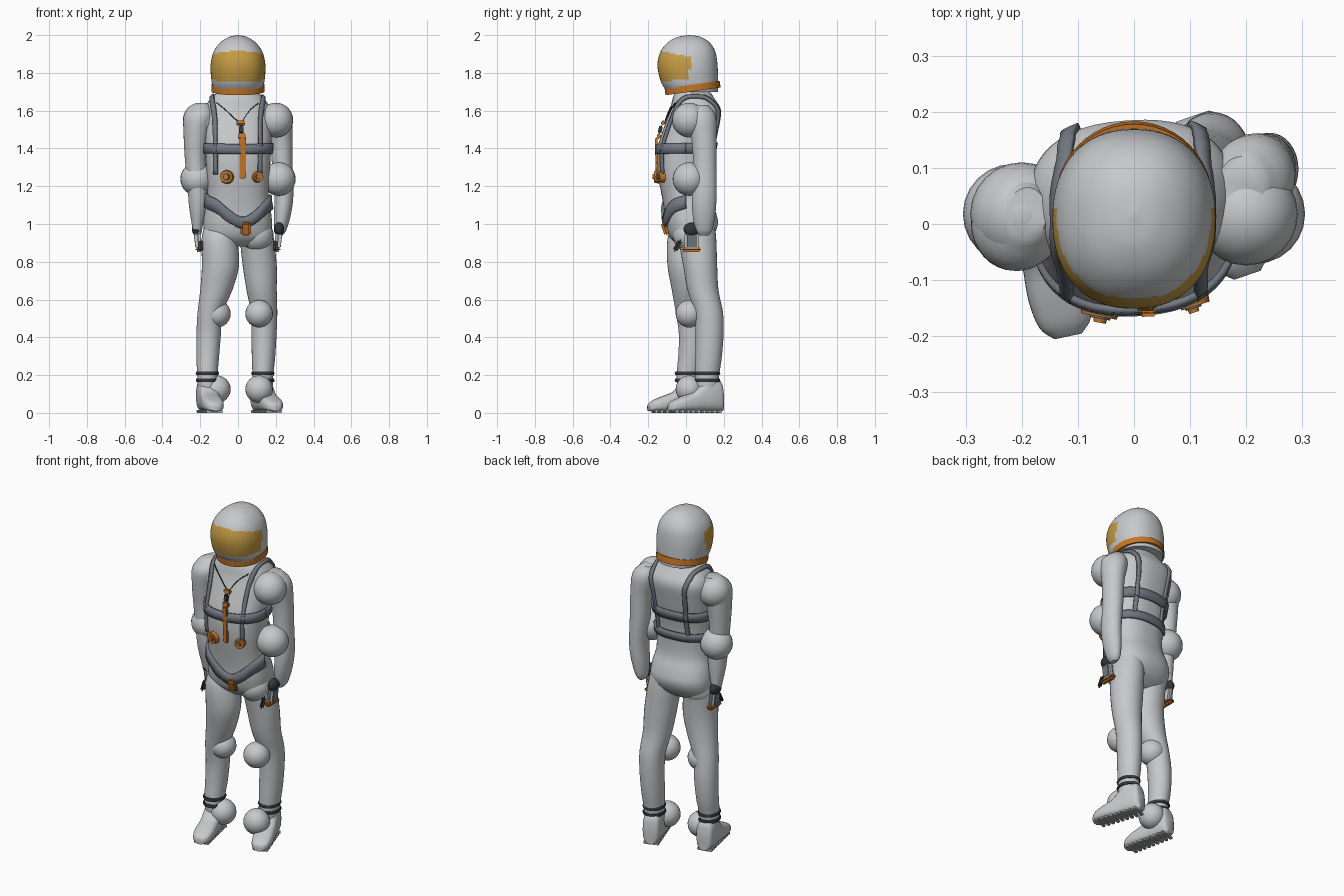
import bpy, bmesh, math
from mathutils import Vector, Matrix

if "Cube" in bpy.data.objects:
    bpy.data.objects.remove(bpy.data.objects["Cube"])


def material(name, rgb):
    m = bpy.data.materials.new(name)
    m.use_nodes = True
    m.diffuse_color = (*rgb, 1)
    m.node_tree.nodes["Principled BSDF"].inputs["Base Color"].default_value = (*rgb, 1)
    return m


SUIT = material("suit_grey", (0.57, 0.58, 0.59))
GOLD = material("visor_gold", (0.56, 0.33, 0.06))
ORANGE = material("orange_trim", (0.56, 0.18, 0.02))
STRAP = material("strap_grey", (0.17, 0.19, 0.22))
DARK = material("dark_rubber", (0.035, 0.037, 0.042))


def finish(name, bm, mat, angle=50):
    bmesh.ops.recalc_face_normals(bm, faces=bm.faces)
    me = bpy.data.meshes.new(name)
    bm.to_mesh(me)
    bm.free()
    ob = bpy.data.objects.new(name, me)
    bpy.context.collection.objects.link(ob)
    me.materials.append(mat)
    bpy.ops.object.select_all(action='DESELECT')
    ob.select_set(True)
    bpy.context.view_layer.objects.active = ob
    bpy.ops.object.shade_smooth_by_angle(angle=math.radians(angle))
    return ob


def smooth_path(pts, steps):
    """Catmull-Rom through tuples of any length."""
    pts = [Vector(p) for p in pts]
    ext = [pts[0] * 2 - pts[1]] + pts + [pts[-1] * 2 - pts[-2]]
    out = []
    for a, b, c, d in zip(ext, ext[1:], ext[2:], ext[3:]):
        for k in range(steps):
            t = k / steps
            out.append(b + (c - a) * t / 2 + (a - b * 2.5 + c * 2 - d / 2) * t * t
                       + (b * 3 - a - c * 3 + d) * t ** 3 / 2)
    return out + [pts[-1]]


def loft(name, mat, rings, power=2.0, n=32, steps=4, along_y=False):
    """Skin superellipse rings given as (cx, cy, height, rx, ry)."""
    bm = bmesh.new()
    loops = []
    for cx, cy, h, rx, ry in smooth_path(rings, steps):
        loop = []
        for i in range(n):
            c, s = math.cos(math.tau * i / n), math.sin(math.tau * i / n)
            u = cx + rx * math.copysign(abs(c) ** (2 / power), c)
            v = cy + ry * math.copysign(abs(s) ** (2 / power), s)
            loop.append(bm.verts.new((u, h, v) if along_y else (u, v, h)))
        loops.append(loop)
    for a, b in zip(loops, loops[1:]):
        for i in range(n):
            bm.faces.new((a[i], a[(i + 1) % n], b[(i + 1) % n], b[i]))
    bm.faces.new(loops[0])
    bm.faces.new(loops[-1])
    return finish(name, bm, mat)


def ball(name, mat, loc, r, scale=(1, 1, 1)):
    bm = bmesh.new()
    bmesh.ops.create_uvsphere(bm, u_segments=24, v_segments=16, radius=r)
    bmesh.ops.scale(bm, vec=scale, verts=bm.verts)
    bmesh.ops.translate(bm, vec=loc, verts=bm.verts)
    return finish(name, bm, mat)


def box(name, mat, loc, size, rot=(0, 0, 0), bevel=0.006):
    bm = bmesh.new()
    bmesh.ops.create_cube(bm, size=1)
    bmesh.ops.scale(bm, vec=size, verts=bm.verts)
    bmesh.ops.bevel(bm, geom=bm.edges[:], offset=bevel, segments=2, affect='EDGES')
    ob = finish(name, bm, mat, 30)
    ob.location, ob.rotation_euler = loc, rot
    return ob


def disc(name, mat, loc, r, depth, rot=(math.pi / 2, 0, 0)):
    bm = bmesh.new()
    bmesh.ops.create_cone(bm, cap_ends=True, segments=20, radius1=r, radius2=r * 0.85, depth=depth)
    ob = finish(name, bm, mat, 40)
    ob.location, ob.rotation_euler = loc, rot
    return ob


def ribbon(name, mat, pts, across, width, target, thick=0.012):
    """Flat strap along a path, pulled onto the target surface."""
    bm = bmesh.new()
    rows = []
    for p in smooth_path(pts, 6):
        rows.append([bm.verts.new(p + Vector(across) * width * f) for f in (-0.5, 0, 0.5)])
    for a, b in zip(rows, rows[1:]):
        for i in range(2):
            bm.faces.new((a[i], a[i + 1], b[i + 1], b[i]))
    ob = finish(name, bm, mat, 40)
    sw = ob.modifiers.new("wrap", 'SHRINKWRAP')
    sw.target, sw.offset, sw.wrap_mode = target, 0.006, 'ABOVE_SURFACE'
    so = ob.modifiers.new("thickness", 'SOLIDIFY')
    so.thickness, so.offset = thick, 0
    return ob


# Torso, turned slightly so the right shoulder leads
torso = loft("torso", SUIT, [
    (0, .035, 1.71, .09, .085), (0, .04, 1.665, .14, .11), (0, .05, 1.6, .18, .135),
    (0, .025, 1.5, .18, .145), (0, .0, 1.4, .175, .15), (0, -.01, 1.28, .168, .14),
    (0, .0, 1.15, .162, .128), (0, .02, 1.07, .175, .135), (0, .03, 1.0, .182, .138),
    (0, .025, .93, .17, .11), (0, .02, .88, .12, .05)], power=2.4, n=48)
torso.rotation_euler.z = math.radians(4)

# Helmet with the visor picked out on its front
helmet = loft("helmet", SUIT, [
    (0, .035, 1.70, .125, .135), (0, .018, 1.755, .14, .152), (0, .008, 1.84, .145, .159),
    (0, .01, 1.91, .13, .146), (0, .014, 1.96, .095, .112), (0, .017, 1.99, .048, .062),
    (0, .018, 2.0, .004, .006)], power=2.25, n=64, steps=8)
helmet.data.materials.append(GOLD)
for f in helmet.data.polygons:
    c = f.center
    side = max(0, c.y + .15)
    if c.y < .02 and 1.752 + side * .1 < c.z < 1.918 - side * .2:
        f.material_index = 1

# Tilted neck ring
neck_ring = loft("neck_ring", ORANGE, [(0, 0, -.018, .128, .135), (0, 0, -.018, .141, .147),
                                       (0, 0, .018, .141, .147), (0, 0, .018, .128, .135)],
                 n=48, steps=1)
neck_ring.location = (0, .035, 1.72)
neck_ring.rotation_euler.x = math.radians(8)

# Arms
loft("right_arm", SUIT, [
    (-.19, .02, 1.64, .035, .045), (-.205, .005, 1.58, .08, .085), (-.22, 0, 1.48, .068, .078),
    (-.225, 0, 1.34, .056, .062), (-.215, 0, 1.2, .052, .058), (-.212, .005, 1.1, .048, .052),
    (-.215, .015, 1.0, .03, .036), (-.215, .02, .95, .022, .025)])
loft("left_arm", SUIT, [
    (.19, .07, 1.63, .04, .05), (.21, .08, 1.57, .072, .078), (.228, .095, 1.45, .06, .066),
    (.235, .1, 1.3, .054, .062), (.243, .097, 1.15, .05, .065), (.235, .095, 1.05, .045, .06),
    (.225, .095, .97, .032, .045), (.222, .095, .94, .015, .025)])

# Legs
loft("right_leg", SUIT, [
    (-.09, .03, 1.01, .08, .09), (-.098, .0, .92, .095, .098), (-.093, -.005, .78, .098, .093),
    (-.115, .005, .65, .085, .08), (-.148, .018, .53, .066, .072), (-.155, .03, .42, .065, .068),
    (-.16, .025, .3, .06, .066), (-.162, .01, .2, .054, .06), (-.16, .01, .1, .05, .055)])
loft("left_leg", SUIT, [
    (.09, .05, 1.01, .085, .1), (.1, .06, .92, .09, .1), (.115, .075, .78, .09, .09),
    (.125, .09, .65, .08, .082), (.138, .12, .53, .07, .076), (.138, .125, .42, .066, .074),
    (.135, .12, .3, .062, .07), (.132, .112, .2, .055, .064), (.132, .11, .1, .05, .058)])

# Boots, ribbed soles and ankle bands
for side, x, y, turn in (("right", -.162, .01, 12), ("left", .132, .112, 19)):
    spin = math.radians(turn)
    boot = loft(side + "_boot", SUIT, [
        (0, .06, .085, .03, .05), (0, .088, .07, .046, .08), (0, .098, .02, .053, .09),
        (0, .085, -.03, .053, .077), (0, .06, -.08, .054, .052), (0, .048, -.14, .056, .04),
        (0, .037, -.19, .047, .029), (0, .028, -.215, .025, .018)], power=2.8, along_y=True)
    boot.location, boot.rotation_euler.z = (x, y, 0), spin
    for k in range(9):
        p = Matrix.Rotation(spin, 3, 'Z') @ Vector((0, .06 - k * .03, 0))
        box(side + "_sole_rib", SUIT, (x + p.x, y + p.y, .008), (.088, .018, .016),
            (0, 0, spin), .003)
    for z in (.172, .21):
        loft(side + "_ankle_band", DARK, [(x, y, z - .009, .058, .066), (x, y, z, .062, .07),
                                          (x, y, z + .009, .058, .066)], steps=1)

# Joint balls, gloves and hand grips, mirrored
for side, s in (("right", -1), ("left", 1)):
    for joint, x, z, r in (("shoulder", .2, 1.55, .092), ("elbow", .216, 1.238, .089),
                           ("hip", .1, .94, .088), ("knee", .112, .525, .073),
                           ("ankle", .112, .125, .073)):
        ball(f"{side}_{joint}_joint", SUIT, (s * x, .018, z), r)
    ball(side + "_glove_cuff", DARK, (s * .217, .03, .972), .036, (.75, 1.2, 1))
    box(side + "_palm", SUIT, (s * .21, .03, .91), (.032, .075, .1), (0, s * .12, 0), .012)
    box(side + "_thumb", DARK, (s * .197, -.045, .885), (.022, .025, .07), (-.5, 0, 0), .009)
    box(side + "_knuckle_plate", STRAP, (s * .226, .03, .91), (.008, .05, .07), (0, s * .12, 0), .003)
    box(side + "_grip_bar", ORANGE, (s * .207, .028, .865), (.036, .105, .024), (0, 0, 0), .009)

# Harness
for side, s in (("right", -1), ("left", 1)):
    ribbon(side + "_shoulder_strap", STRAP, [
        (s * .135, -.15, 1.26), (s * .137, -.15, 1.42), (s * .132, -.1, 1.56), (s * .14, -.03, 1.66),
        (s * .15, .05, 1.69), (s * .135, .14, 1.67), (s * .125, .2, 1.58), (s * .12, .2, 1.4),
        (s * .12, .18, 1.27)], (1, 0, 0), .034, torso)


def around(z, a0, a1, count=16):
    steps = [math.radians(a0 + (a1 - a0) * i / count) for i in range(count + 1)]
    return [(.2 * math.cos(a), .18 * math.sin(a), z) for a in steps]


ribbon("chest_band", STRAP, around(1.4, 0, 360), (0, 0, 1), .055, torso)
ribbon("lower_back_band", STRAP, around(1.27, -10, 190), (0, 0, 1), .045, torso)
ribbon("hip_harness", STRAP, [(-.18, -.02, 1.13), (-.12, -.13, 1.09), (-.04, -.16, 1.03),
                              (.03, -.16, 1.0), (.1, -.14, 1.03), (.16, -.08, 1.09),
                              (.19, .0, 1.12)], (0, 0, 1), .07, torso, .02)
for s in (-1, 1):
    ribbon("collar_cord", DARK, [(.015, -.13, 1.535), (s * .06, -.1, 1.6), (s * .11, -.06, 1.64)],
           (0, 0, 1), .006, torso, .005)

# Chest fittings
box("centre_strip", ORANGE, (.025, -.155, 1.35), (.034, .014, .22), (.03, 0, .03))
box("strip_clip", ORANGE, (.02, -.143, 1.465), (.04, .02, .03), (-.2, 0, 0))
box("dark_buckle", DARK, (.017, -.136, 1.5), (.026, .02, .045), (-.25, 0, 0))
box("top_clip", ORANGE, (.015, -.122, 1.535), (.045, .02, .025), (-.25, 0, 0))
box("crotch_buckle", ORANGE, (.042, -.112, .975), (.055, .026, .075), (.35, 0, 0), .01)
for x, y, r in ((-.06, -.15, .038), (.105, -.132, .031)):
    tilt = (math.pi / 2, 0, x * 3)
    disc("dial_rim", ORANGE, (x, y, 1.25), r, .03, tilt)
    disc("dial_face", STRAP, (x, y - .014, 1.25), r * .55, .01, tilt)
    disc("dial_knob", ORANGE, (x, y - .018, 1.25), r * .35, .016, tilt)
